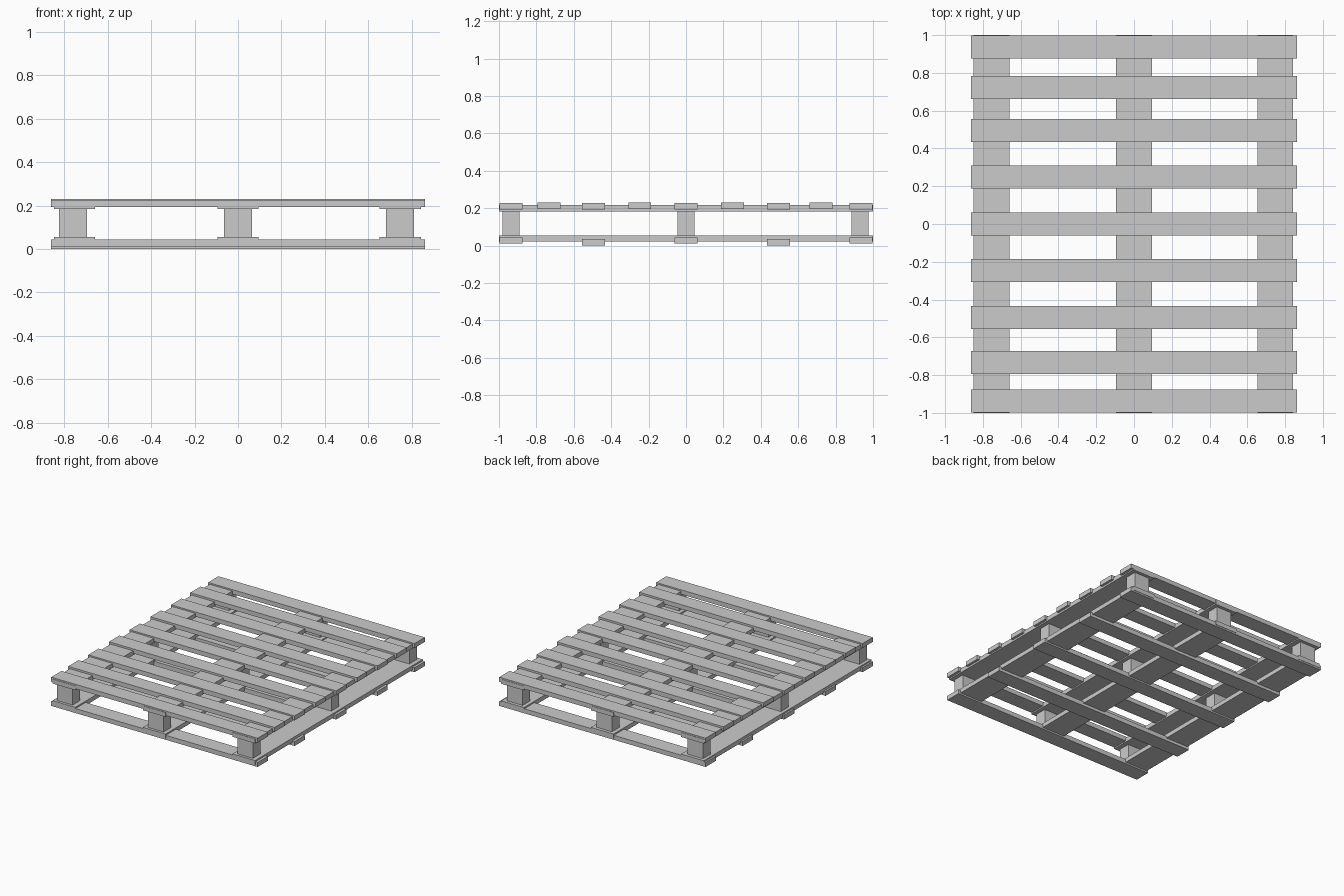
import bpy

cube = bpy.data.objects.get("Cube")
if cube:
    bpy.data.objects.remove(cube, do_unlink=True)

# One plain wood colour
wood = bpy.data.materials.new("plain_grey")
wood.use_nodes = True
colour = (0.6, 0.6, 0.6, 1)
wood.diffuse_color = colour
wood.node_tree.nodes["Principled BSDF"].inputs["Base Color"].default_value = colour


def plank(name, centre, size):
    """Box with its centre and full size given."""
    bpy.ops.mesh.primitive_cube_add(size=1, location=centre)
    ob = bpy.context.object
    ob.name = name
    ob.scale = size
    bpy.ops.object.transform_apply(location=False, rotation=False, scale=True)
    ob.data.materials.append(wood)
    return ob


WIDTH, SLAT, THICK = 1.724, 0.122, 0.034

# Deck slats across the top, every other one slightly raised
deck_rows = [-0.936, -0.733, -0.495, -0.247, 0, 0.248, 0.494, 0.722, 0.936]
for i, y in enumerate(deck_rows):
    z = 0.214 if i % 2 else 0.21
    plank(f"deck_slat_{i + 1}", (0, y, z), (WIDTH, SLAT, THICK))

# Base slats across the bottom, every other one slightly lowered
for i, y in enumerate([-0.936, -0.495, 0, 0.494, 0.936]):
    z = 0.017 if i % 2 else 0.027
    plank(f"base_slat_{i + 1}", (0, y, z), (WIDTH, SLAT, THICK))

# Upper and lower stringers running front to back, with blocks between
for side, x, block_x in (("right", -0.754, -0.76), ("middle", 0, 0), ("left", 0.748, 0.746)):
    plank(f"upper_stringer_{side}", (x, 0, 0.2), (0.19, 2, 0.033))
    plank(f"lower_stringer_{side}", (x, 0, 0.038), (0.19, 2, 0.033))
    for row, y in (("front", -0.935), ("centre", 0), ("back", 0.931)):
        plank(f"block_{side}_{row}", (block_x, y, 0.119), (0.13, 0.091, 0.13))
